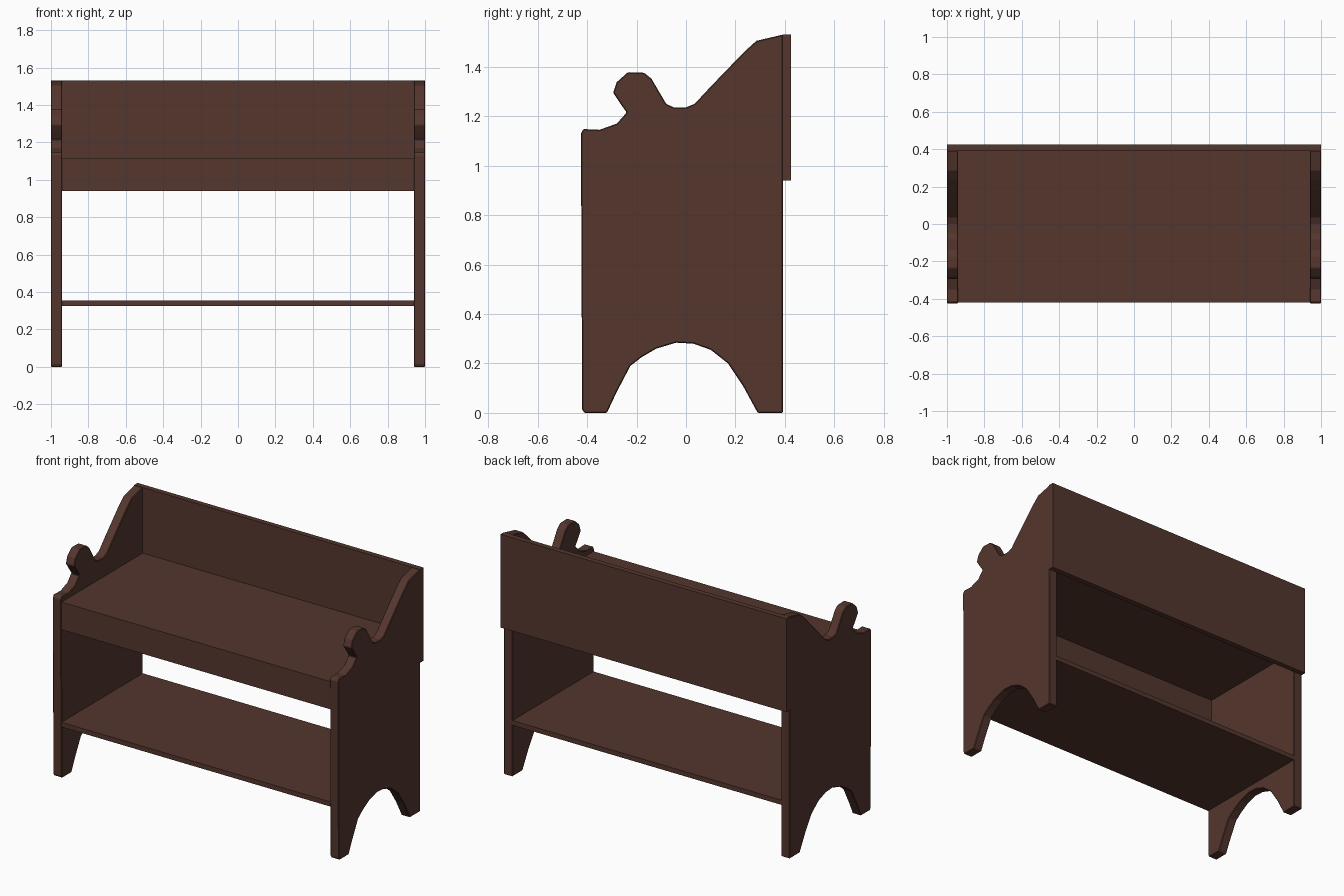
import bpy
import bmesh

cube = bpy.data.objects.get("Cube")
if cube:
    bpy.data.objects.remove(cube, do_unlink=True)

# Single dark wood colour
wood = bpy.data.materials.new("dark_brown_wood")
wood.use_nodes = True
colour = (0.089, 0.037, 0.027, 1)
wood.diffuse_color = colour
bsdf = wood.node_tree.nodes["Principled BSDF"]
bsdf.inputs["Base Color"].default_value = colour
bsdf.inputs["Roughness"].default_value = 0.7


def finish(name, bm):
    bmesh.ops.recalc_face_normals(bm, faces=bm.faces)
    mesh = bpy.data.meshes.new(name)
    bm.to_mesh(mesh)
    bm.free()
    mesh.materials.append(wood)
    obj = bpy.data.objects.new(name, mesh)
    bpy.context.collection.objects.link(obj)
    return obj


def board(name, low, high):
    bm = bmesh.new()
    bmesh.ops.create_cube(bm, size=1)
    for v in bm.verts:
        for i in range(3):
            v.co[i] = high[i] if v.co[i] > 0 else low[i]
    return finish(name, bm)


def side_panel(name, x_start, x_end, outline):
    bm = bmesh.new()
    face = bm.faces.new([bm.verts.new((x_start, y, z)) for y, z in outline])
    result = bmesh.ops.extrude_face_region(bm, geom=[face])
    moved = [g for g in result["geom"] if isinstance(g, bmesh.types.BMVert)]
    bmesh.ops.translate(bm, verts=moved, vec=(x_end - x_start, 0, 0))
    obj = finish(name, bm)
    bevel = obj.modifiers.new("soft_edges", "BEVEL")
    bevel.width = 0.004
    bevel.segments = 1
    return obj


# Scrolled armrest edge, front to back
arm_edge = [(-.425, 1.13), (-.415, 1.148), (-.35, 1.145), (-.28, 1.17),
            (-.24, 1.215), (-.265, 1.25), (-.295, 1.295), (-.28, 1.338),
            (-.235, 1.378), (-.17, 1.376), (-.14, 1.352), (-.08, 1.25),
            (-.05, 1.236), (0, 1.236), (.035, 1.25), (.1, 1.32),
            (.235, 1.46), (.285, 1.505), (.392, 1.53)]
# Foot cutout, back to front
foot_arch = [(.392, 0), (.29, 0), (.23, .11), (.17, .2), (.1, .255),
             (.03, .28), (-.04, .284), (-.12, .26), (-.18, .225),
             (-.225, .19), (-.28, .085), (-.32, 0), (-.412, 0), (-.42, .015)]

# Side panels
for side, sign in (("left", 1), ("right", -1)):
    side_panel(side + "_side_panel", sign * 0.94, sign, arm_edge + foot_arch)

# Boards between and behind the sides
board("back_panel", (-1, .391, .94), (1, .425, 1.53))
board("seat", (-.942, -.42, 1.085), (.942, .392, 1.115))
board("front_apron", (-.942, -.42, .94), (.942, -.388, 1.086))
board("lower_shelf", (-.942, -.42, .325), (.942, .391, .355))
